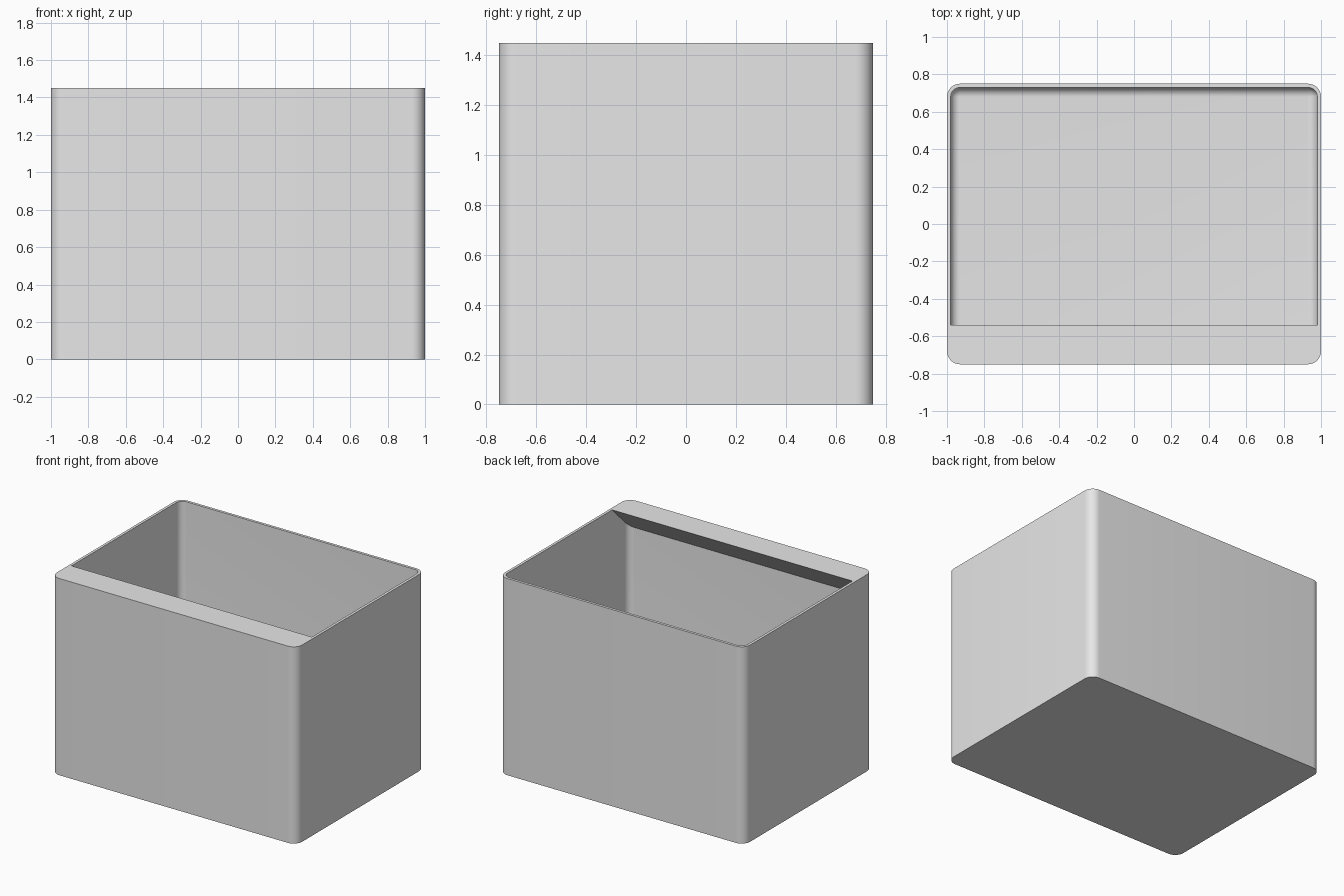
import bpy, bmesh
from math import sin, cos, pi

cube = bpy.data.objects.get("Cube")
if cube:
    bpy.data.objects.remove(cube)

HALF_X, HALF_Y, HEIGHT = 1.0, 0.75, 1.45
WALL, RADIUS, FILLET = 0.02, 0.07, 0.05
LEDGE_Y = -0.54      # free edge of the front ledge
STEPS = 10

grey = bpy.data.materials.new("light grey")
grey.use_nodes = True
grey.diffuse_color = (0.8, 0.8, 0.8, 1)
grey.node_tree.nodes["Principled BSDF"].inputs["Base Color"].default_value = (0.8, 0.8, 0.8, 1)


def outline(inset):
    """Rounded rectangle, counter-clockwise from the +x +y corner."""
    r = max(RADIUS - inset, 0.001)
    points = []
    for k, (sx, sy) in enumerate([(1, 1), (-1, 1), (-1, -1), (1, -1)]):
        cx, cy = sx * (HALF_X - inset - r), sy * (HALF_Y - inset - r)
        for i in range(STEPS + 1):
            a = (k + i / STEPS) * pi / 2
            points.append((cx + r * cos(a), cy + r * sin(a)))
    return points


def finish(bm, name):
    bmesh.ops.recalc_face_normals(bm, faces=bm.faces)
    mesh = bpy.data.meshes.new(name)
    bm.to_mesh(mesh)
    bm.free()
    mesh.materials.append(grey)
    obj = bpy.data.objects.new(name, mesh)
    bpy.context.collection.objects.link(obj)
    bpy.ops.object.select_all(action='DESELECT')
    obj.select_set(True)
    bpy.context.view_layer.objects.active = obj
    bpy.ops.object.shade_smooth_by_angle()


def bridge(bm, a, b):
    for i in range(len(a)):
        j = (i + 1) % len(a)
        bm.faces.new((a[i], a[j], b[j], b[i]))


# Bin shell: outside wall, rim, inside wall, rounded floor edge, floor
levels = [(0, 0), (0, HEIGHT), (WALL, HEIGHT)]
for i in range(STEPS + 1):
    a = i / STEPS * pi / 2
    levels.append((WALL + FILLET * (1 - cos(a)), WALL + FILLET * (1 - sin(a))))
bm = bmesh.new()
rings = [[bm.verts.new((x, y, z)) for x, y in outline(inset)] for inset, z in levels]
for lower, upper in zip(rings, rings[1:]):
    bridge(bm, lower, upper)
bm.faces.new(rings[0])
bm.faces.new(rings[-1])
finish(bm, "bin_shell")

# Front ledge: flat top with a 45 degree underside, fitted to the inside corners
inner_x = HALF_X - WALL
front = [p for p in outline(WALL) if p[1] < LEDGE_Y]
footprint = [(-inner_x, LEDGE_Y)] + front + [(inner_x, LEDGE_Y)]
bm = bmesh.new()
top = [bm.verts.new((x, y, HEIGHT)) for x, y in footprint]
bottom = [top[0]] + [bm.verts.new((x, y, HEIGHT + y - LEDGE_Y)) for x, y in front] + [top[-1]]
bm.faces.new(top)
bm.faces.new(bottom)
for i in range(len(top) - 1):
    corners = list(dict.fromkeys((top[i], top[i + 1], bottom[i + 1], bottom[i])))
    bm.faces.new(corners)
finish(bm, "front_ledge")
